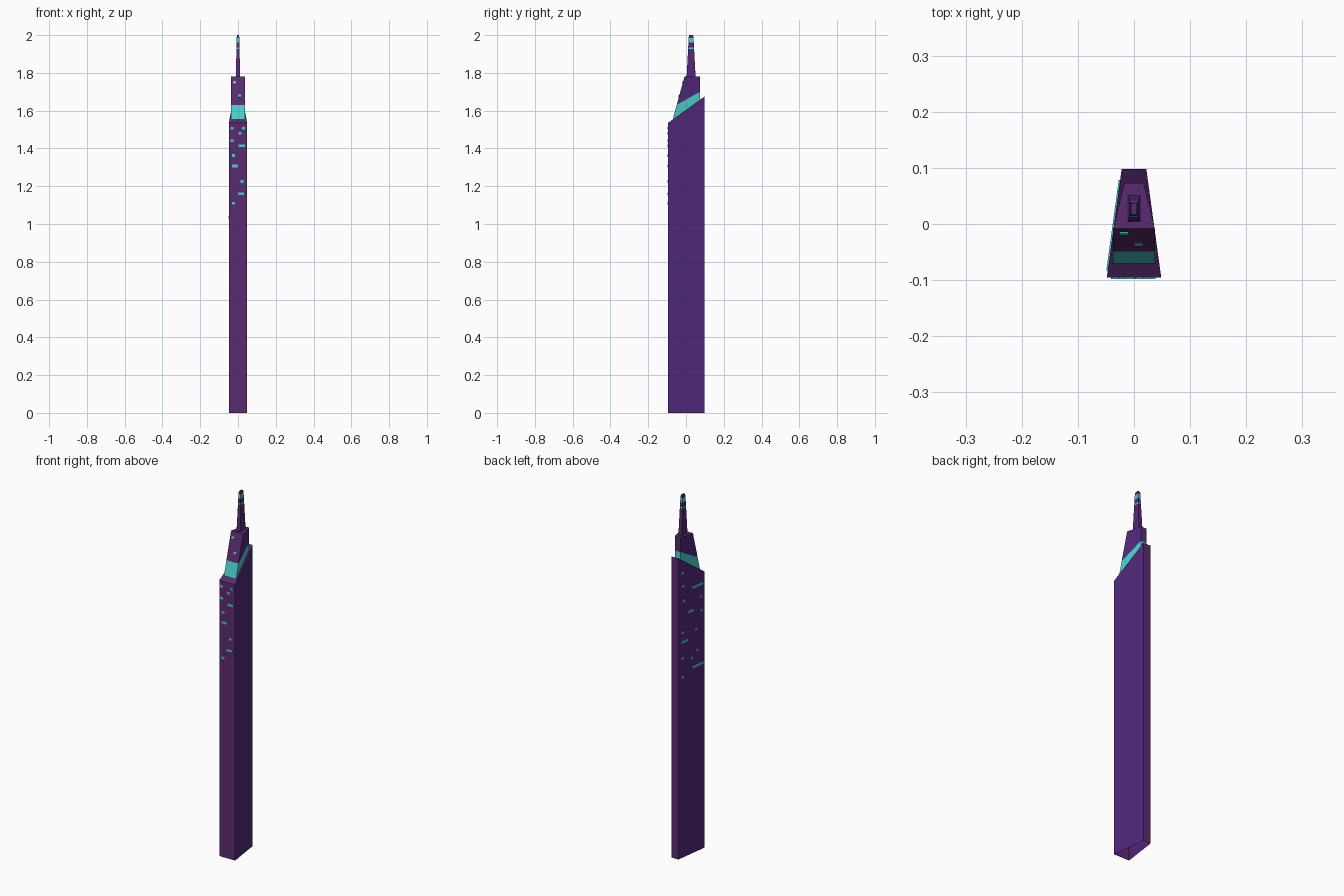
import bpy, bmesh
from mathutils import Vector as V

if "Cube" in bpy.data.objects:
    bpy.data.objects.remove(bpy.data.objects["Cube"])


def material(name, rgb):
    m = bpy.data.materials.new(name)
    m.diffuse_color = (*rgb, 1)
    m.use_nodes = True
    m.node_tree.nodes["Principled BSDF"].inputs["Base Color"].default_value = m.diffuse_color
    return m


PLUM = material("plum", (0.107, 0.024, 0.165))
VIOLET = material("violet", (0.082, 0.021, 0.2))
TEAL = material("teal", (0.065, 0.64, 0.6))
MATS = [PLUM, VIOLET, TEAL]


def finish(name, bm):
    me = bpy.data.meshes.new(name)
    bm.to_mesh(me)
    bm.free()
    for m in MATS:
        me.materials.append(m)
    ob = bpy.data.objects.new(name, me)
    bpy.context.collection.objects.link(ob)
    return ob


def loft(name, rings, lit=()):
    """Skin four-point rings; spans listed in lit are teal, the bottom stays open."""
    bm = bmesh.new()
    vs = [[bm.verts.new(p) for p in r] for r in rings]
    for k in range(len(vs) - 1):
        a, b = vs[k], vs[k + 1]
        for i in range(4):
            j = (i + 1) % 4
            f = bm.faces.new((a[i], a[j], b[j], b[i]))
            f.material_index = 2 if k in lit else i % 2
    bm.faces.new(vs[-1])
    return finish(name, bm)


def ring(xf, yf, zf, xb, yb, zb):
    return [V((-xf, yf, zf)), V((xf, yf, zf)), V((xb, yb, zb)), V((-xb, yb, zb))]


def windows(name, origin, u, v, specs, h=0.014, depth=0.0025):
    """Thin boxes on the plane origin + u*a + v*b; specs are (a, b, width)."""
    u, v, origin = V(u).normalized(), V(v).normalized(), V(origin)
    n = u.cross(v)
    bm = bmesh.new()
    for a, b, w in specs:
        c = origin + u * a + v * b + n * (depth / 2 - 0.0005)
        for p in bmesh.ops.create_cube(bm, size=1)["verts"]:
            x, y, z = p.co
            p.co = c + u * x * w + v * y * h + n * z * (depth + 0.001)
    for f in bm.faces:
        f.material_index = 2
    return finish(name, bm)


# main shaft: tapered plan with a sloping roof
XF, XB, YF, YB = 0.0485, 0.022, -0.0955, 0.098
loft("shaft", [ring(XF, YF, 0, XB, YB, 0), ring(XF, YF, 1.535, XB, YB, 1.675)])

# upper block: raked front, lit band along the roof line
low = ring(0.037, -0.0705, 1.553, 0.017, 0.073, 1.657)
top = ring(0.037, -0.008, 1.78, 0.017, 0.073, 1.78)
band = [a.lerp(b, 0.345) for a, b in zip(low, top)]
loft("upper_block", [low, band, top], lit=(0,))

# spire with two lit bands
CY = 0.027


def spire_ring(z, hx, hy):
    return ring(hx, CY - hy, z, hx, CY + hy, z)


base, tip = spire_ring(1.775, 0.0115, 0.024), spire_ring(1.99, 0.0068, 0.0125)
levels = [0, 0.71, 0.745, 0.86, 0.97, 1]
rings = [[a.lerp(b, t) for a, b in zip(base, tip)] for t in levels]
loft("spire", rings + [spire_ring(2.0, 0.005, 0.01)], lit=(1, 3))

# front windows
S, W = 0.016, 0.034
windows("front_windows", (0, YF, 0), (1, 0, 0), (0, 0, 1), [
    (-.033, 1.506, S), (.030, 1.506, S), (.010, 1.48, S), (-.033, 1.44, S),
    (.020, 1.414, W), (-.024, 1.363, S), (-.016, 1.307, W), (.020, 1.225, S),
    (.016, 1.16, W), (-.024, 1.11, S)])

# windows on the raked front
rake = top[0] - low[0]
windows("upper_windows", (0, low[0].y, low[0].z), (1, 0, 0), rake,
        [(-.018, .204, S), (.008, .129, S)])

# left side windows, measured from the back edge towards the front
side = V((XB - XF, YF - YB, 0))
L = side.length
left = [(.15, 1.584, S), (.17, 1.51, S), (.71, 1.478, .08), (.19, 1.427, S),
        (.85, 1.407, S), (.46, 1.352, .045), (.86, 1.33, S), (.15, 1.252, S),
        (.65, 1.24, S), (.23, 1.20, .05), (.71, 1.12, S), (.15, 1.11, S),
        (.5, 1.087, S), (.73, 1.035, .08), (.15, 1.005, S)]
windows("left_windows", (-XB, YB, 0), side, (0, 0, 1),
        [(t * L, z, w) for t, z, w in left])
